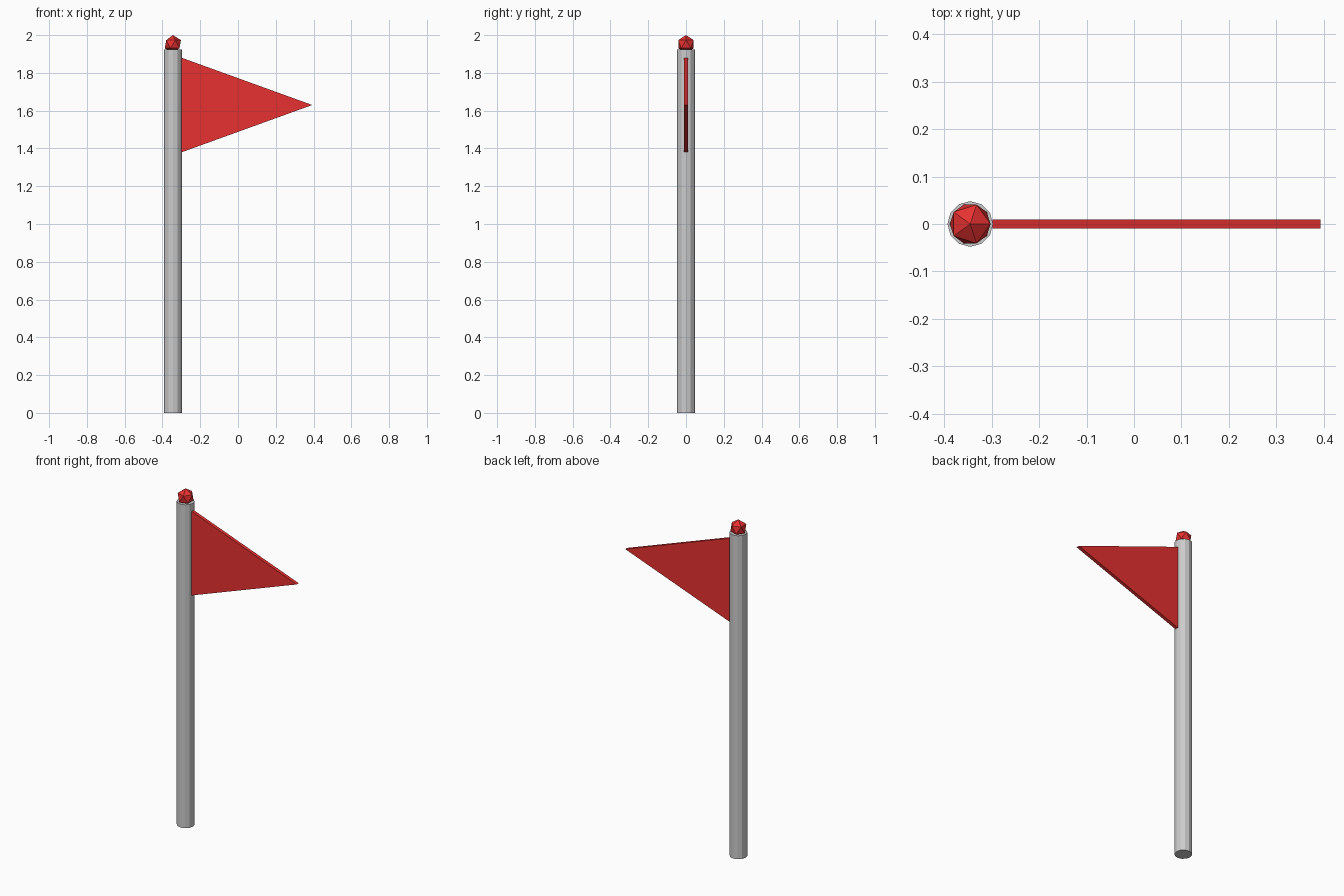
import bpy, bmesh

if "Cube" in bpy.data.objects:
    bpy.data.objects.remove(bpy.data.objects["Cube"])

PX = -0.345   # pole axis
R = 0.048     # pole radius
red = bpy.data.materials.new("red")
red.diffuse_color = (0.8, 0.03, 0.03, 1)
red.use_nodes = True
red.node_tree.nodes["Principled BSDF"].inputs["Base Color"].default_value = red.diffuse_color

# pole
bpy.ops.mesh.primitive_cylinder_add(vertices=12, radius=R, depth=1.925, location=(PX, 0, 0.9625))
bpy.context.object.name = "pole"

# finial
bpy.ops.mesh.primitive_ico_sphere_add(subdivisions=1, radius=R, location=(PX, 0, 2 - R))
finial = bpy.context.object
finial.name = "finial"
finial.data.materials.append(red)

# triangular pennant, extruded through its thickness
bm = bmesh.new()
face = bm.faces.new([bm.verts.new((x, -0.01, z)) for x, z in
                     [(PX + R - 0.001, 1.38), (0.393, 1.63), (PX + R - 0.001, 1.88)]])
ext = bmesh.ops.extrude_face_region(bm, geom=[face])
bmesh.ops.translate(bm, vec=(0, 0.02, 0),
                    verts=[g for g in ext["geom"] if isinstance(g, bmesh.types.BMVert)])
bmesh.ops.recalc_face_normals(bm, faces=bm.faces)
mesh = bpy.data.meshes.new("pennant")
bm.to_mesh(mesh)
bm.free()
mesh.materials.append(red)
bpy.context.collection.objects.link(bpy.data.objects.new("pennant", mesh))
